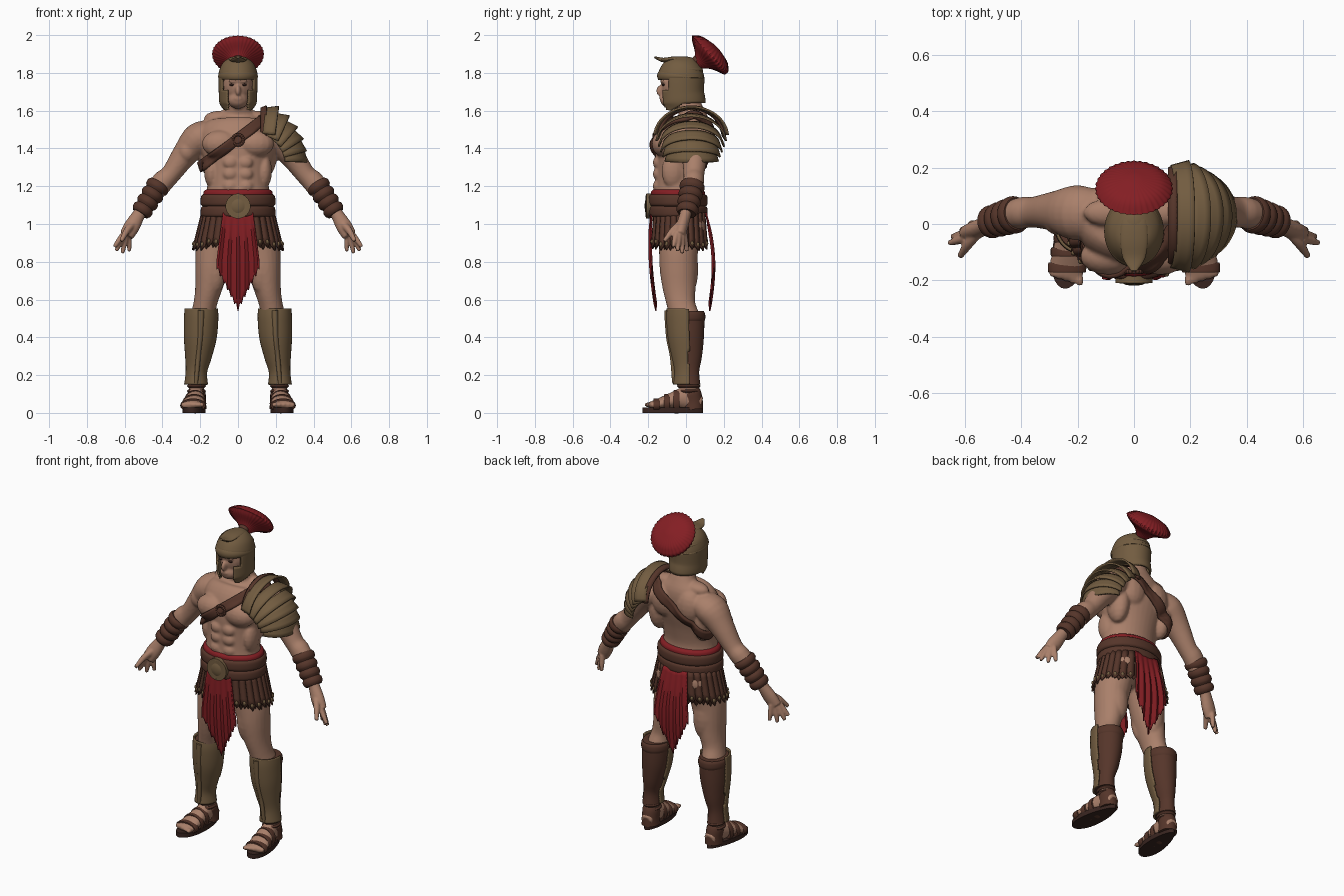
import bpy, bmesh, math, random
from math import sin, cos, pi
from mathutils import Vector, Matrix
from mathutils.bvhtree import BVHTree

random.seed(4)

def material(name, rgb):
    m = bpy.data.materials.new(name)
    m.diffuse_color = (*rgb, 1)
    return m

SKIN = material("skin", (0.40, 0.215, 0.145))
BRONZE = material("bronze", (0.17, 0.108, 0.052))
LEATHER = material("leather", (0.092, 0.036, 0.023))
RED = material("red_cloth", (0.23, 0.013, 0.017))
DARK = material("dark_sole", (0.04, 0.018, 0.014))

def lerp(a, b, t):
    return a + (b - a) * t

def loft(bm, secs, seg=24, sub=4, s=1, ref=(0, 1, 0), caps=True, ripple=0, n=0):
    """Smooth tube through sections (x, y, z, half width, half depth)."""
    P, pts, ref, rings = [Vector(q) for q in secs], [], Vector(ref), []
    for i in range(len(P) - 1):
        a, b, c, d = P[max(i - 1, 0)], P[i], P[i + 1], P[min(i + 2, len(P) - 1)]
        for k in range(sub):
            t = k / sub
            pts.append((b * 2 + (c - a) * t + (a * 2 - b * 5 + c * 4 - d) * t ** 2
                        + (b * 3 - a - c * 3 + d) * t ** 3) * 0.5)
    pts.append(P[-1])
    C = [Vector(p[:3]) for p in pts]
    for i, p in enumerate(pts):
        t = (C[min(i + 1, len(C) - 1)] - C[max(i - 1, 0)]).normalized()
        u = (ref - t * ref.dot(t)).normalized()
        v = u.cross(t)
        ring = []
        for k in range(seg):
            th = 2 * pi * k / seg
            q = C[i] + (v * p[3] * cos(th) + u * p[4] * sin(th)) * (1 + ripple * cos(n * th))
            ring.append(bm.verts.new((q.x * s, q.y, q.z)))
        rings.append(ring)
    for r, q in zip(rings, rings[1:]):
        for k in range(seg):
            bm.faces.new((r[k], r[(k + 1) % seg], q[(k + 1) % seg], q[k]))
    if caps:
        bm.faces.new(rings[0])
        bm.faces.new(rings[-1])

def ball(bm, c, r, s=1):
    m = Matrix.Translation((c[0] * s, c[1], c[2])) @ Matrix.Diagonal((*r, 1))
    bmesh.ops.create_uvsphere(bm, u_segments=16, v_segments=10, radius=1, matrix=m)

def grid(bm, f, nu, nv):
    V = [[bm.verts.new(f(i / nu, j / nv)) for j in range(nv + 1)] for i in range(nu + 1)]
    for i in range(nu):
        for j in range(nv):
            bm.faces.new((V[i][j], V[i + 1][j], V[i + 1][j + 1], V[i][j + 1]))

def cut(bm, rule):
    bad = [f for f in bm.faces if rule(f.calc_center_median())]
    bmesh.ops.delete(bm, geom=bad, context='FACES')

def finish(name, bm, mat, mirror=False, thick=0, voxel=0, smooth=3):
    bmesh.ops.recalc_face_normals(bm, faces=bm.faces)
    for f in bm.faces:
        f.smooth = True
    me = bpy.data.meshes.new(name)
    bm.to_mesh(me)
    bm.free()
    me.set_sharp_from_angle(angle=math.radians(40))
    me.materials.append(mat)
    ob = bpy.data.objects.new(name, me)
    bpy.context.collection.objects.link(ob)
    if mirror:
        ob.modifiers.new("mirror", 'MIRROR').use_mirror_merge = False
    if thick:
        m = ob.modifiers.new("thickness", 'SOLIDIFY')
        m.thickness, m.offset = thick, 0
    if voxel:
        m = ob.modifiers.new("fuse", 'REMESH')
        m.mode, m.voxel_size, m.use_smooth_shade = 'VOXEL', voxel, True
        m = ob.modifiers.new("soften", 'SMOOTH')
        m.factor, m.iterations = 0.5, smooth
    return ob

# Body: torso, head, limbs and muscles fused together
bm = bmesh.new()
loft(bm, [(0, -.03, .9, .16, .11), (0, -.04, 1, .183, .135), (0, -.045, 1.1, .18, .138), (0, -.045, 1.2, .163, .122),
          (0, -.035, 1.3, .17, .128), (0, -.02, 1.4, .195, .14), (0, .005, 1.48, .205, .135), (0, .03, 1.54, .165, .1),
          (0, .03, 1.585, .092, .072), (0, .015, 1.63, .068, .065), (0, -.01, 1.72, .062, .065)], 36)
ball(bm, (0, -.03, 1.73), (.08, .1, .1))
ball(bm, (0, -.075, 1.655), (.055, .062, .045))
ball(bm, (0, -.135, 1.706), (.014, .025, .03))
ball(bm, (0, -.128, 1.665), (.026, .014, .011))
ball(bm, (0, -.12, 1.757), (.055, .018, .011))
for s in (1, -1):
    for c, r in [((.092, -.115, 1.425), (.1, .066, .072)), ((.15, .04, 1.38), (.058, .075, .13)),
                 ((.09, .02, .98), (.085, .085, .09)), ((.08, .085, 1.46), (.085, .06, .1)),
                 ((.14, -.07, 1.28), (.04, .06, .09)), ((.09, .04, 1.56), (.09, .05, .04)),
                 ((.27, .01, 1.385), (.05, .05, .06)), ((.12, -.08, .78), (.06, .06, .15)),
                 ((.13, .02, .76), (.06, .045, .13))]:
        ball(bm, c, r, s)
    for z in (1.2, 1.265, 1.325):
        ball(bm, (.04, -.148, z), (.04, .028, .034), s)
    loft(bm, [(.12, .04, 1.49, .06, .08), (.205, .04, 1.455, .085, .098), (.28, .045, 1.37, .068, .072),
              (.355, .042, 1.265, .053, .055), (.41, .037, 1.21, .058, .055), (.52, 0, 1.06, .036, .032)], s=s)
    loft(bm, [(.105, -.03, .97, .1, .118), (.125, -.04, .85, .1, .103), (.14, -.04, .75, .088, .098),
              (.158, -.035, .65, .07, .086), (.175, -.025, .57, .062, .075), (.19, 0, .48, .068, .08),
              (.2, .01, .38, .06, .07), (.215, .01, .22, .04, .05), (.22, .02, .12, .04, .05), (.222, .01, .05, .04, .06)], s=s)
    loft(bm, [(.215, .08, .05, .035, .035), (.22, .0, .075, .045, .06), (.23, -.08, .065, .055, .04),
              (.238, -.15, .045, .062, .028), (.24, -.19, .04, .058, .02)], s=s, ref=(0, 0, 1))
    for k in range(5):
        ball(bm, (.193 + .024 * k, -.2 + .008 * k, .043), (.015, .022, .014), s)
body = finish("body", bm, SKIN, voxel=.008, smooth=3)

# Hands with spread fingers
bm = bmesh.new()
loft(bm, [(.5, .005, 1.09, .035, .032), (.525, -.003, 1.05, .034, .03), (.56, -.02, .99, .042, .032), (.59, -.032, .94, .038, .028)])
for b, t in [((.6, -.05, .955), (.655, -.068, .88)), ((.602, -.036, .945), (.645, -.045, .858)),
             ((.592, -.022, .94), (.612, -.02, .845)), ((.578, -.008, .95), (.575, .004, .855))]:
    loft(bm, [(*b, .015, .015), (*[lerp(p, q, .5) for p, q in zip(b, t)], .0145, .0145), (*t, .01, .01)], 12)
loft(bm, [(.555, -.03, 1.0, .02, .02), (.588, -.07, .965, .018, .018), (.618, -.115, .91, .011, .011)], 12)
finish("hand", bm, SKIN, True, voxel=.006, smooth=2)

# Eyes
bm = bmesh.new()
ball(bm, (.033, -.12, 1.737), (.013, .008, .006))
finish("eye", bm, DARK, True)

# Helmet shell with face opening and cheek guards
bm = bmesh.new()
loft(bm, [(0, -.025, 1.595, .07, .11), (0, -.02, 1.64, .092, .118), (0, -.025, 1.7, .096, .114), (0, -.025, 1.77, .098, .117),
          (0, -.022, 1.8, .096, .113), (0, -.015, 1.84, .081, .093), (0, -.01, 1.868, .05, .06), (0, -.01, 1.88, .008, .008)],
     64, 6)
cut(bm, lambda c: c.y < -.05 and c.z < 1.768 and (abs(c.x) < .05 or (c.z > 1.715 and abs(c.x) < .08)))
cut(bm, lambda c: c.z < min(1.645, 1.6 + .5 * (c.y + .09)))
finish("helmet", bm, BRONZE, thick=.012)
bm = bmesh.new()
loft(bm, [(0, -.026, 1.766, .099, .119), (0, -.026, 1.78, .106, .127), (0, -.024, 1.798, .1, .118)], 48)
loft(bm, [(0, -.02, 1.815, .09, .104), (0, -.019, 1.824, .095, .11), (0, -.018, 1.836, .086, .1)], 48)
loft(bm, [(0, -.167, 1.884, .01, .005), (0, -.12, 1.868, .04, .012), (0, -.05, 1.874, .05, .014),
          (0, .03, 1.86, .045, .016), (0, .085, 1.79, .03, .01)], ref=(0, 0, 1))
finish("helmet_brow_and_ridge", bm, BRONZE)

# Crest on its holder
bm = bmesh.new()
loft(bm, [(0, .02, 1.83, .04, .04), (0, .05, 1.86, .03, .026), (0, .085, 1.885, .04, .035)])
finish("crest_holder", bm, LEATHER)
bm = bmesh.new()
loft(bm, [(0, .06, 1.84, .025, .025), (0, .088, 1.866, .06, .06), (0, .11, 1.886, .116, .116), (0, .124, 1.898, .136, .134),
          (0, .138, 1.912, .124, .12), (0, .153, 1.927, .09, .088), (0, .163, 1.937, .02, .02)], 144, ripple=.018, n=36)
finish("crest", bm, RED)

# Chest strap laid over the torso
tree = BVHTree.FromObject(body, bpy.context.evaluated_depsgraph_get())
def strap(u, v):
    n, d = Vector((-.6, 0, .8)), Vector((.8, 0, .6))
    o = Vector((-.03, 0, 1.43)) + n * (v - .5) * .052
    r = d * cos(2 * pi * u) + Vector((0, 1, 0)) * sin(2 * pi * u)
    hit = tree.ray_cast(o, r)[0]
    return (hit if hit else o + r * .17) + r * .007
bm = bmesh.new()
grid(bm, strap, 72, 4)
bmesh.ops.remove_doubles(bm, verts=bm.verts, dist=.0005)
finish("chest_strap", bm, LEATHER, thick=.016)
front = tree.ray_cast(Vector((0, -.5, 1.445)), Vector((0, 1, 0)))[0] or Vector((0, -.17, 1.445))
bm = bmesh.new()
for k in range(16):
    a = 2 * pi * k / 16
    ball(bm, (.028 * cos(a), front.y - .016, 1.445 + .028 * sin(a)), (.009, .009, .009))
finish("strap_ring", bm, LEATHER)

# Shoulder guard of overlapping plates
def plate(c, phi, ru, ry, width, flare=.012):
    out, down = Vector((sin(phi), 0, cos(phi))), Vector((cos(phi), 0, -sin(phi)))
    def f(u, v):
        th = lerp(-1.5, 1.5, u)
        k = flare * v
        return Vector(c) + down * (v - .4) * width + out * (ru + k) * cos(th) + Vector((0, 1, 0)) * (ry + k) * sin(th)
    return f
bm = bmesh.new()
for k in range(6):
    t = k / 5
    c = (lerp(.155, .24, t), lerp(.027, .03, t), lerp(1.465, 1.37, t))
    grid(bm, plate(c, math.radians(lerp(8, 92, t)), lerp(.145, .107, t), lerp(.178, .122, t), .066, .018), 28, 3)
finish("shoulder_plates", bm, BRONZE, thick=.01)
bm = bmesh.new()
grid(bm, plate((.135, .03, 1.455), 0, .155, .165, .03), 28, 2)
finish("shoulder_strap", bm, LEATHER, thick=.014)

# Bracers with padded rolls
bm = bmesh.new()
secs = []
for i in range(17):
    t = i / 16
    r = lerp(.055, .045, t) + .01 * abs(sin(4 * pi * t)) ** .6
    secs.append((lerp(.415, .518, t), lerp(.036, .004, t), lerp(1.215, 1.055, t), r, r * 1.05))
loft(bm, secs, 28, 2)
finish("bracer", bm, LEATHER, True)

# Belt, sash and round buckle
bm = bmesh.new()
for z, h in ((1.125, .032), (1.066, .03)):
    loft(bm, [(0, -.043, z - h, .186, .145), (0, -.043, z - h * .6, .198, .157),
              (0, -.043, z + h * .6, .196, .156), (0, -.043, z + h, .184, .144)], 48)
finish("belt", bm, LEATHER)
bm = bmesh.new()
loft(bm, [(0, -.043, 1.14, .185, .143), (0, -.043, 1.17, .182, .142), (0, -.043, 1.183, .168, .13)], 48)
finish("sash", bm, RED)
bm = bmesh.new()
loft(bm, [(0, -.18, 1.095, .066, .066), (0, -.21, 1.095, .066, .066), (0, -.214, 1.095, .054, .054),
          (0, -.207, 1.095, .048, .048), (0, -.216, 1.095, .03, .03), (0, -.219, 1.095, .01, .01)], 32, 1, ref=(0, 0, 1))
finish("buckle", bm, BRONZE)

# Skirt of pointed leather strips with studs
strips, studs, lining = bmesh.new(), bmesh.new(), bmesh.new()
def hip(a, z, off=0):
    t = (1.06 - z) / .18
    return Vector((lerp(.187, .232, t) + off, 0, 0)) * cos(a) + Vector((0, lerp(.146, .162, t) + off, 0)) * sin(a) + Vector((0, -.035, z))
for row in (0, 1):
    for k in range(30):
        a = 2 * pi * (k + row / 2) / 30
        if abs(hip(a, .95).x) < .08:
            continue
        low = .895 + random.uniform(-.012, .012)
        def strip(u, v):
            z = lerp(1.06, low, v) - (.028 * (1 - abs(2 * u - 1)) if v > .9 else 0)
            return hip(a + (u - .5) * .2, z, -.012 * row + .004 * (1 - abs(2 * u - 1)))
        grid(strips, strip, 2, 5)
        if row == 0:
            ball(studs, hip(a, low + .005, .006), (.009, .009, .012))
grid(lining, lambda u, v: hip(2 * pi * u, lerp(1.06, .95, v), -.022), 48, 3)
finish("skirt_strips", strips, LEATHER, thick=.008)
finish("skirt_studs", studs, BRONZE)
finish("skirt_lining", lining, RED, thick=.004)

# Hanging cloths, front and back, with ragged points
def cloth(back):
    def f(u, v):
        q = 2 * u - 1
        low = .54 + .22 * abs(q) + .025 * (round(u * 24) % 2)
        z = lerp(1.06, low, v)
        d = (1.06 - z) / .5
        bow = sin(pi * min(d, 1))
        y = .105 + .03 * bow + .02 * d if back else -.185 - .015 * bow + .025 * d
        return Vector((q * (.08 + .033 * min(d * 2, 1)), y + .006 * sin(15 * q) * min(1, 3 * v), z))
    return f
for name, back in (("front_cloth", False), ("back_cloth", True)):
    bm = bmesh.new()
    grid(bm, cloth(back), 24, 14)
    finish(name, bm, RED, thick=.008)

# Leather shin wraps behind bronze greaves
SHIN = [(.222, .01, .15, .052, .066), (.22, .01, .22, .046, .06), (.21, .01, .3, .06, .075),
        (.2, .005, .4, .076, .09), (.195, .002, .5, .08, .095), (.195, .002, .54, .077, .092)]
bm = bmesh.new()
loft(bm, SHIN, 36)
loft(bm, [(.195, .002, .485, .079, .095), (.195, .002, .5, .085, .1), (.195, .002, .525, .084, .099), (.195, .002, .538, .076, .092)], 36)
finish("shin_wrap", bm, LEATHER, True)
bm = bmesh.new()
loft(bm, [(x, y, z + (.012 if z > .52 else 0), a + .006, b + .007) for x, y, z, a, b in SHIN], 48, 5, caps=False)
cut(bm, lambda c: c.y > .015)
loft(bm, [(.222, -.063, .16, .006, .006), (.21, -.073, .3, .008, .008), (.2, -.093, .4, .009, .008), (.195, -.103, .54, .012, .008)], 10)
finish("greave", bm, BRONZE, True, thick=.01)

# Sandals: soles and straps
bm = bmesh.new()
ring = []
for k in range(32):
    a = 2 * pi * k / 32
    y = -.07 + .16 * cos(a)
    ring.append(bm.verts.new((.229 - .1 * (y + .07) + (.058 - .013 * cos(a)) * sin(a), y, 0)))
ext = bmesh.ops.extrude_face_region(bm, geom=[bm.faces.new(ring)])
for v in ext["geom"]:
    if isinstance(v, bmesh.types.BMVert):
        v.co.z = .028
finish("sandal_sole", bm, DARK, True)
bm = bmesh.new()
def foot_strap(y, x, z, a, b, w):
    loft(bm, [(x, y + w, z, a * .95, b * .95), (x, y + w * .6, z, a, b), (x, y - w * .6, z, a, b), (x, y - w, z, a * .95, b * .95)],
         ref=(0, 0, 1))
foot_strap(-.155, .238, .04, .068, .036, .018)
foot_strap(-.1, .232, .05, .064, .05, .016)
foot_strap(-.05, .227, .06, .058, .062, .016)
loft(bm, [(.216, .035, .02, .05, .056), (.217, .033, .06, .047, .056), (.219, .025, .1, .048, .056), (.22, .02, .112, .043, .05)])
for z in (.115, .142):
    loft(bm, [(.22, .015, z - .01, .042, .054), (.22, .015, z, .05, .062), (.22, .015, z + .01, .042, .054)])
finish("sandal_straps", bm, LEATHER, True)
